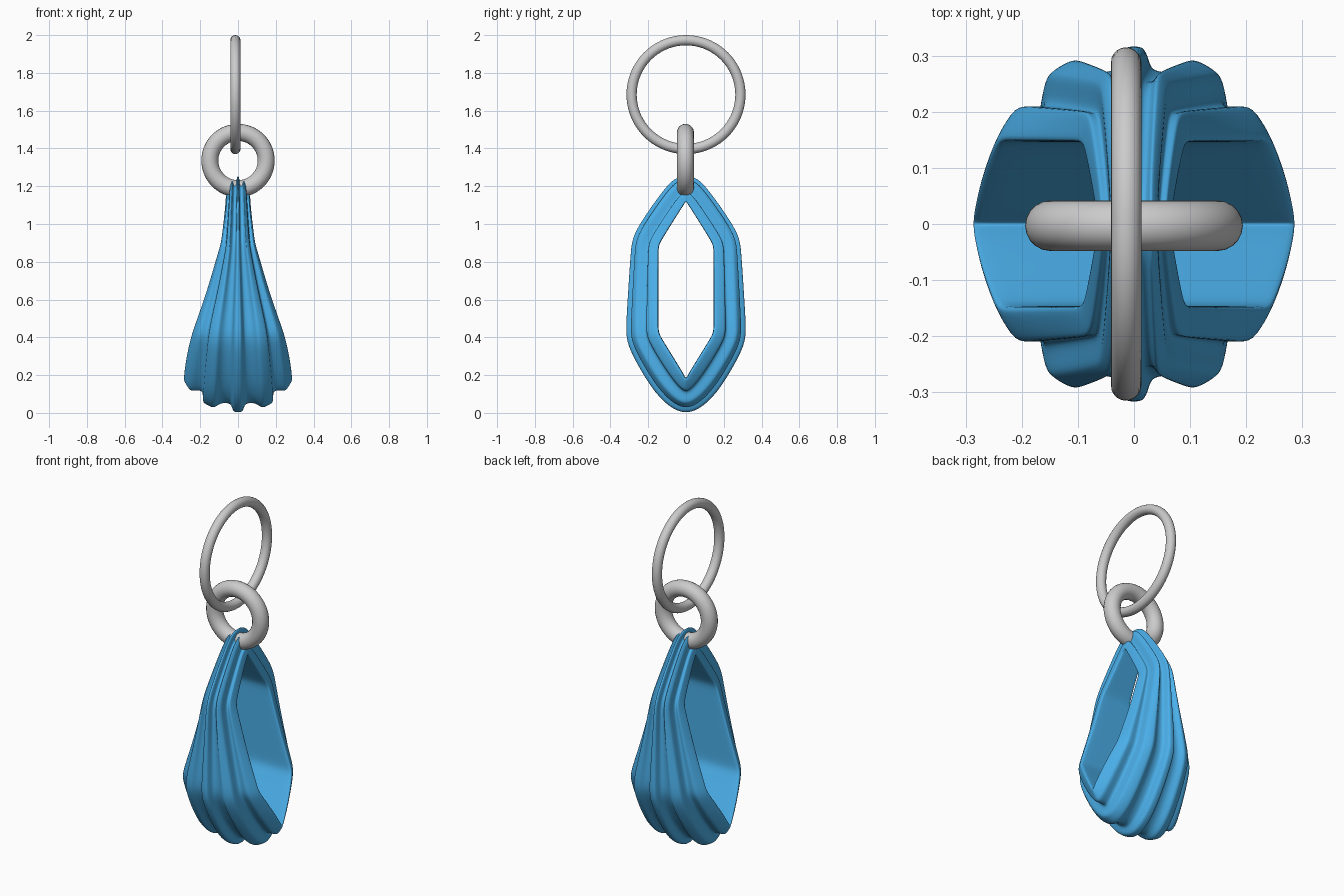
import bpy, bmesh
from math import pi

if "Cube" in bpy.data.objects:
    bpy.data.objects.remove(bpy.data.objects["Cube"])


def add_mesh(name, bm, material=None):
    mesh = bpy.data.meshes.new(name)
    bmesh.ops.recalc_face_normals(bm, faces=bm.faces)
    bm.to_mesh(mesh)
    bm.free()
    ob = bpy.data.objects.new(name, mesh)
    bpy.context.collection.objects.link(ob)
    for p in mesh.polygons:
        p.use_smooth = True
    if material:
        mesh.materials.append(material)
    return ob


def ring(name, loc, rot, major, minor):
    bpy.ops.mesh.primitive_torus_add(location=loc, rotation=rot, major_radius=major,
                                     minor_radius=minor, major_segments=72, minor_segments=20)
    ob = bpy.context.object
    ob.name = name
    bpy.ops.object.shade_smooth()
    return ob


blue = bpy.data.materials.new("blue")
blue.diffuse_color = (0.07, 0.43, 0.82, 1)
blue.use_nodes = True
blue.node_tree.nodes["Principled BSDF"].inputs["Base Color"].default_value = blue.diffuse_color

# Half loop, top to bottom: inner y, inner z, outer y, outer z, half width in x
half = [
    (0.000, 1.120, 0.000, 1.252, 0.068),
    (0.008, 1.108, 0.050, 1.243, 0.068),
    (0.030, 1.074, 0.100, 1.205, 0.070),
    (0.125, 0.923, 0.255, 0.985, 0.088),
    (0.146, 0.885, 0.284, 0.910, 0.096),
    (0.146, 0.830, 0.291, 0.830, 0.114),
    (0.146, 0.650, 0.302, 0.660, 0.166),
    (0.146, 0.480, 0.313, 0.480, 0.228),
    (0.146, 0.428, 0.314, 0.400, 0.246),
    (0.128, 0.393, 0.290, 0.320, 0.258),
    (0.070, 0.300, 0.180, 0.130, 0.280),
    (0.022, 0.222, 0.100, 0.047, 0.291),
    (0.006, 0.192, 0.045, 0.014, 0.293),
    (0.000, 0.183, 0.000, 0.004, 0.293),
]
loop = half + [(-a, b, -c, d, w) for a, b, c, d, w in half[-2:0:-1]]

# Half cross-section: u across the width, v from inner to outer surface
side = [(0.5, 0), (0.95, 0), (1.0, 0.03), (0.89, 0.33), (0.84, 0.40), (0.68, 0.36),
        (0.63, 0.44), (0.64, 0.70), (0.60, 0.77), (0.46, 0.89), (0.40, 0.86),
        (0.31, 0.74), (0.16, 0.75), (0.115, 0.82), (0.085, 1.02)]
profile = [(0, 0)] + side + [(0, 1.02)] + [(-u, v) for u, v in reversed(side)]

# Fluted pendant: cross-section swept round the loop
bm = bmesh.new()
rows = []
for iy, iz, oy, oz, w in loop:
    rows.append([bm.verts.new((u * w, iy + (oy - iy) * v, iz + (oz - iz) * v))
                 for u, v in profile])
n, m = len(rows), len(profile)
for i in range(n):
    a, b = rows[i], rows[(i + 1) % n]
    for j in range(m):
        k = (j + 1) % m
        bm.faces.new((a[j], a[k], b[k], b[j]))
pendant = add_mesh("fluted_pendant", bm, blue)
sub = pendant.modifiers.new("soften", 'SUBSURF')
sub.levels = sub.render_levels = 2

# Linking rings
ring("small_link_ring", (0, -0.003, 1.336), (pi / 2, 0, 0), 0.149, 0.045)
ring("large_hanging_ring", (-0.014, 0, 1.685), (0, pi / 2, 0), 0.288, 0.027)
